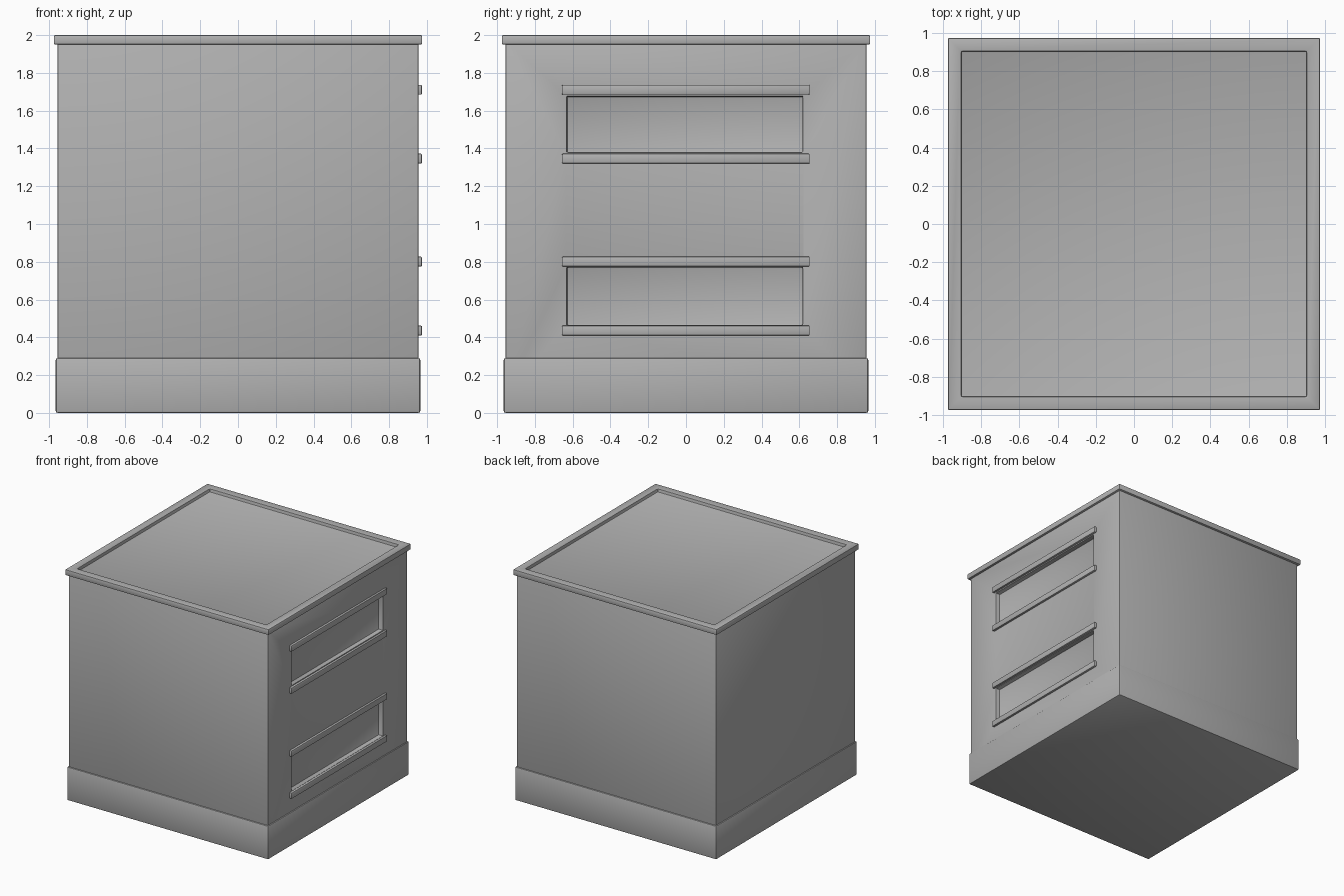
import bpy
from mathutils import Vector

if "Cube" in bpy.data.objects:
    bpy.data.objects.remove(bpy.data.objects["Cube"])

GREY = (0.445, 0.445, 0.445, 1)
mat = bpy.data.materials.new("plain_grey")
mat.use_nodes = True
mat.diffuse_color = GREY
mat.node_tree.nodes["Principled BSDF"].inputs["Base Color"].default_value = GREY


def box(name, low, high):
    low, high = Vector(low), Vector(high)
    bpy.ops.mesh.primitive_cube_add(size=1, location=(low + high) / 2)
    ob = bpy.context.object
    ob.name = name
    ob.scale = high - low
    bpy.ops.object.transform_apply(location=False, rotation=False, scale=True)
    ob.data.materials.append(mat)
    return ob


def finish(ob, bevel, cutters=()):
    """Cut the recesses, then round every edge slightly."""
    bpy.context.view_layer.objects.active = ob
    for cutter in cutters:
        mod = ob.modifiers.new("recess", 'BOOLEAN')
        mod.operation = 'DIFFERENCE'
        mod.solver = 'EXACT'
        mod.object = cutter
        bpy.ops.object.modifier_apply(modifier=mod.name)
        bpy.data.objects.remove(cutter)
    mod = ob.modifiers.new("soft_edges", 'BEVEL')
    mod.width = bevel
    mod.segments = 2
    mod.limit_method = 'ANGLE'
    bpy.ops.object.modifier_apply(modifier=mod.name)
    bpy.ops.object.select_all(action='DESELECT')
    ob.select_set(True)
    bpy.ops.object.shade_smooth_by_angle()


def square_block(name, half, bottom, top):
    return box(name, (-half, -half, bottom), (half, half, top))


# Plinth
finish(square_block("plinth", 0.965, 0, 0.29), 0.01)

# Body with two shallow panels sunk into the left side
SIDE, LEDGE = 0.955, 0.974
panels = {"upper": (1.38, 1.675), "lower": (0.465, 0.77)}
ledges = {
    "upper_panel_top": (1.685, 1.737), "upper_panel_bottom": (1.32, 1.372),
    "lower_panel_top": (0.775, 0.827), "lower_panel_bottom": (0.41, 0.462),
}
cutters = [box(name + "_cutter", (SIDE - 0.04, -0.63, low), (SIDE + 0.1, 0.618, high))
           for name, (low, high) in panels.items()]
finish(square_block("body", SIDE, 0.1, 1.97), 0.005, cutters)

# Ledges above and below each panel
for name, (low, high) in ledges.items():
    finish(box(name + "_ledge", (SIDE - 0.01, -0.657, low), (LEDGE, 0.655, high)), 0.006)

# Lid with a sunken tray
tray = square_block("tray_cutter", 0.905, 1.972, 2.1)
finish(square_block("lid", 0.975, 1.95, 2), 0.007, [tray])
